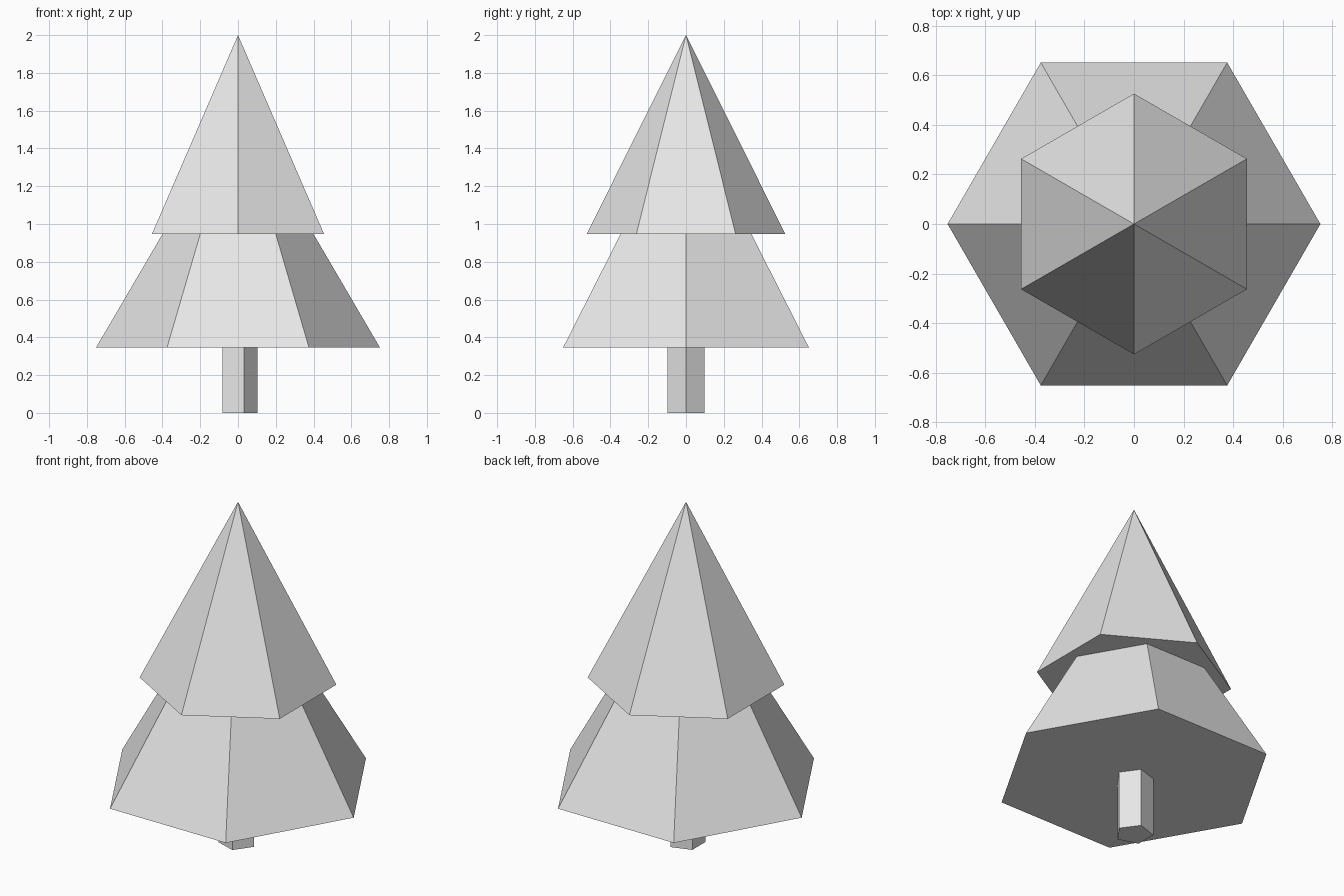
import bpy
import math

default_cube = bpy.data.objects.get("Cube")
if default_cube:
    bpy.data.objects.remove(default_cube, do_unlink=True)

# Single plain grey for the whole tree
grey = bpy.data.materials.new("light_grey")
grey.use_nodes = True
colour = (0.8, 0.8, 0.8, 1)
grey.diffuse_color = colour
grey.node_tree.nodes["Principled BSDF"].inputs["Base Color"].default_value = colour


def add_tier(name, sides, radius, top_radius, bottom, top, first_corner):
    """Closed, flat-shaded prism or cone with a corner at the given angle."""
    verts = []
    rings = [(radius, bottom)] + ([(top_radius, top)] if top_radius else [])
    for r, z in rings:
        for i in range(sides):
            a = math.radians(first_corner) + math.tau * i / sides
            verts.append((r * math.cos(a), r * math.sin(a), z))
    faces = [tuple(reversed(range(sides)))]
    if top_radius:
        faces.append(tuple(range(sides, 2 * sides)))
        for i in range(sides):
            j = (i + 1) % sides
            faces.append((i, j, sides + j, sides + i))
    else:
        verts.append((0, 0, top))
        faces += [(i, (i + 1) % sides, sides) for i in range(sides)]
    mesh = bpy.data.meshes.new(name)
    mesh.from_pydata(verts, [], faces)
    mesh.materials.append(grey)
    obj = bpy.data.objects.new(name, mesh)
    bpy.context.collection.objects.link(obj)
    return obj


# Five-sided trunk, its top tucked into the foliage
add_tier("trunk", 5, 0.103, 0.103, 0, 0.36, 0)

# Two six-sided foliage cones, turned against each other
add_tier("lower_foliage", 6, 0.752, 0, 0.345, 1.63, 0)
add_tier("upper_foliage", 6, 0.526, 0, 0.947, 2, 30)
